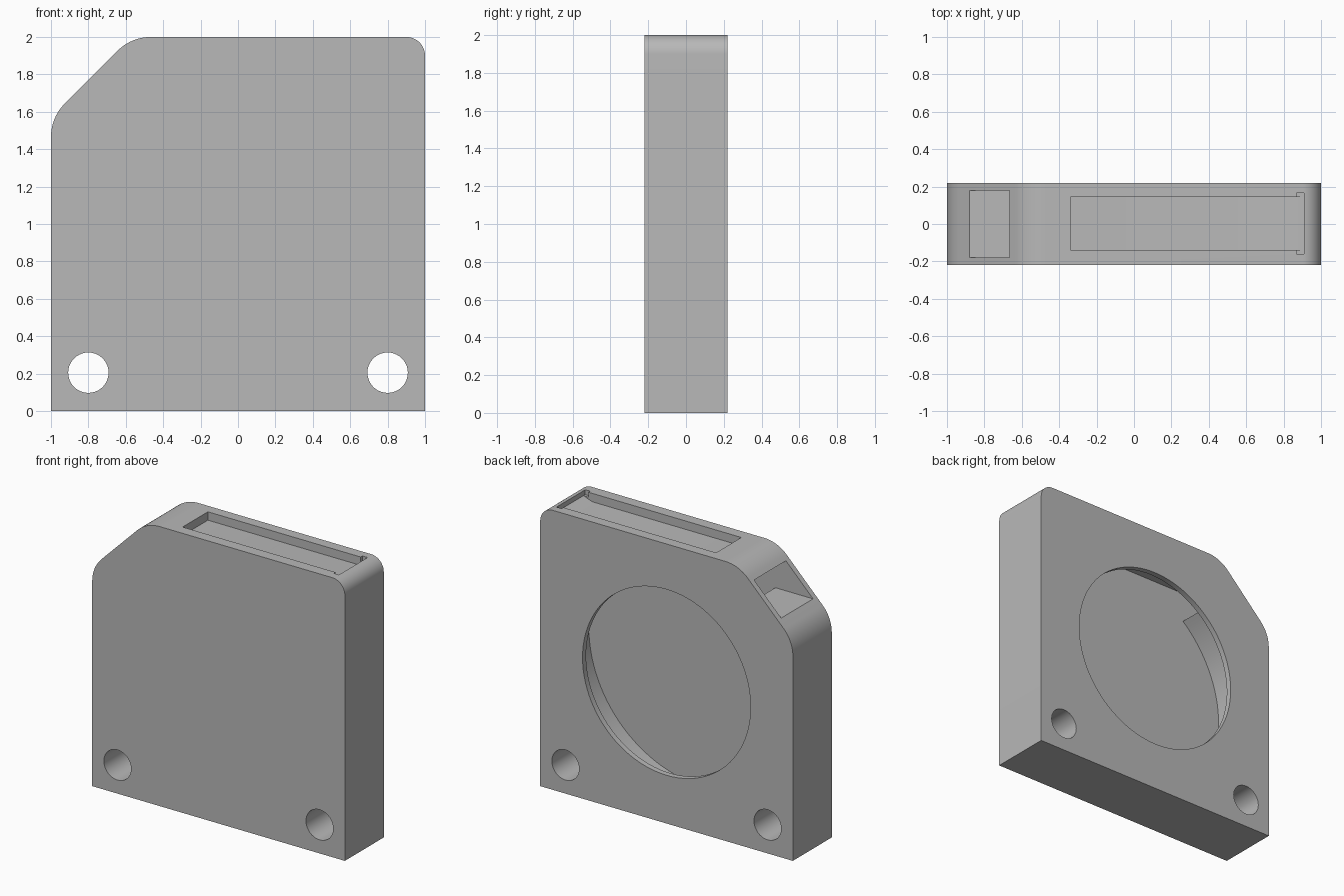
import bpy
import bmesh
import math
from mathutils import Vector

cube = bpy.data.objects.get("Cube")
if cube:
    bpy.data.objects.remove(cube, do_unlink=True)

HALF = 0.22              # half depth of the housing
HUB_Z = 1.01             # height of the round chamber centre
CHAMBER_R = 0.895
OUTLET_Z = 1.69          # lower wall of the side outlet


def material(name, value):
    mat = bpy.data.materials.new(name)
    mat.use_nodes = True
    colour = (value, value, value, 1)
    mat.diffuse_color = colour
    mat.node_tree.nodes["Principled BSDF"].inputs["Base Color"].default_value = colour
    return mat


def prism(name, points, y0, y1):
    """Extrude an x-z outline from y0 to y1."""
    bm = bmesh.new()
    face = bm.faces.new([bm.verts.new((x, y0, z)) for x, z in points])
    out = bmesh.ops.extrude_face_region(bm, geom=[face])
    verts = [v for v in out["geom"] if isinstance(v, bmesh.types.BMVert)]
    bmesh.ops.translate(bm, verts=verts, vec=(0, y1 - y0, 0))
    bmesh.ops.recalc_face_normals(bm, faces=bm.faces)
    mesh = bpy.data.meshes.new(name)
    bm.to_mesh(mesh)
    bm.free()
    obj = bpy.data.objects.new(name, mesh)
    bpy.context.collection.objects.link(obj)
    return obj


def arc(cx, cz, r, a0, a1, steps):
    angles = [math.radians(a0 + (a1 - a0) * i / steps) for i in range(steps + 1)]
    return [(cx + r * math.cos(a), cz + r * math.sin(a)) for a in angles]


def circle(cx, cz, r, steps):
    return arc(cx, cz, r, 0, 360, steps)[:-1]


def rounded(corners, steps=12):
    """Outline with a fillet radius given at each corner."""
    pts = []
    for i, (x, z, r) in enumerate(corners):
        p = Vector((x, z))
        if r == 0:
            pts.append((x, z))
            continue
        a = (Vector(corners[i - 1][:2]) - p).normalized()
        b = (Vector(corners[(i + 1) % len(corners)][:2]) - p).normalized()
        half = a.angle(b) / 2
        centre = p + (a + b).normalized() * (r / math.sin(half))
        start = p + a * (r / math.tan(half)) - centre
        end = p + b * (r / math.tan(half)) - centre
        sweep = start.angle(end)
        for k in range(steps + 1):
            t = k / steps
            v = (start * math.sin((1 - t) * sweep) + end * math.sin(t * sweep)) / math.sin(sweep)
            pts.append(tuple(centre + v))
    return pts


# Outer block with one bevelled corner
housing = prism("fan_housing", rounded([
    (-1, 0, 0), (1, 0, 0), (1, 2, 0.1), (-0.57, 2, 0.25), (-1, 1.57, 0.25)]), -HALF, HALF)

# Round chamber running tangentially into the side outlet
rise = OUTLET_Z - HUB_Z
corner = 180 - math.degrees(math.asin(rise / CHAMBER_R))
chamber = arc(0, HUB_Z, CHAMBER_R, corner, 450, 96)
chamber += [(-1.2, HUB_Z + CHAMBER_R), (-1.2, OUTLET_Z)]
cutters = [prism("chamber_cutter", chamber, -0.18, 0.18)]

# Round intake in the back wall
cutters.append(prism("intake_cutter", circle(0, HUB_Z, 0.665, 96), 0.1, 0.3))

# Mounting holes
for side in (-1, 1):
    cutters.append(prism("hole_cutter", circle(side * 0.8, 0.205, 0.108, 40), -0.3, 0.3))

# Shallow recess in the top with a ramped end and a wider end notch
cutters.append(prism("recess_cutter", [
    (-0.34, 1.94), (0.84, 1.94), (0.91, 1.965), (0.91, 2.1), (-0.34, 2.1)], -0.14, 0.145))
cutters.append(prism("notch_cutter", [
    (0.87, 1.965), (0.91, 1.965), (0.91, 2.1), (0.87, 2.1)], -0.16, 0.165))

bpy.context.view_layer.objects.active = housing
for cutter in cutters:
    cutter.hide_render = True
    mod = housing.modifiers.new(cutter.name, "BOOLEAN")
    mod.operation = "DIFFERENCE"
    mod.solver = "EXACT"
    mod.object = cutter
    bpy.ops.object.modifier_apply(modifier=mod.name)
    bpy.data.objects.remove(cutter, do_unlink=True)

housing.data.materials.clear()
housing.data.materials.append(material("plain_grey", 0.48))

bpy.ops.object.select_all(action="DESELECT")
housing.select_set(True)
bpy.ops.object.shade_smooth_by_angle(angle=math.radians(25))
